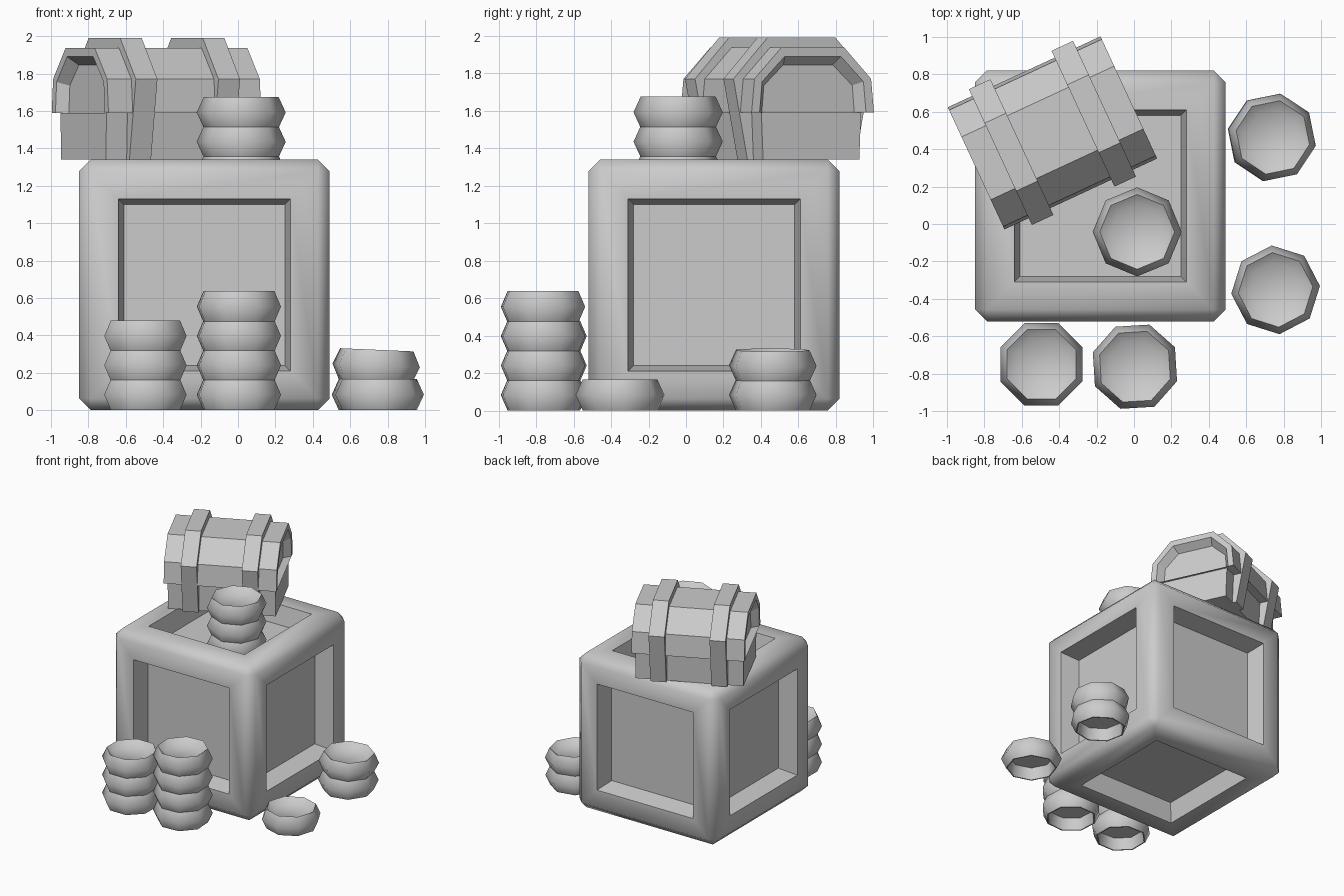
import bpy, bmesh, math
from mathutils import Matrix

if "Cube" in bpy.data.objects:
    bpy.data.objects.remove(bpy.data.objects["Cube"])


def finish(name, bm, matrix=None, smooth_angle=0):
    """Turn a bmesh into an object, smoothing only edges below the angle."""
    bmesh.ops.recalc_face_normals(bm, faces=bm.faces)
    if smooth_angle:
        for f in bm.faces:
            f.smooth = True
        for e in bm.edges:
            e.smooth = e.is_manifold and e.calc_face_angle() < math.radians(smooth_angle)
    me = bpy.data.meshes.new(name)
    bm.to_mesh(me)
    bm.free()
    ob = bpy.data.objects.new(name, me)
    bpy.context.collection.objects.link(ob)
    if matrix is not None:
        ob.matrix_world = matrix
    return ob


def loft(name, rings, matrix, smooth_angle=0):
    """Bridge closed point rings in order and cap the first and last."""
    bm = bmesh.new()
    loops = [[bm.verts.new(p) for p in ring] for ring in rings]
    n = len(loops[0])
    for a, b in zip(loops, loops[1:]):
        for k in range(n):
            bm.faces.new((a[k], a[(k + 1) % n], b[(k + 1) % n], b[k]))
    bm.faces.new(loops[0][::-1])
    bm.faces.new(loops[-1])
    return finish(name, bm, matrix, smooth_angle)


def section(half, x):
    """Mirror a half (y, z) profile and place it at x."""
    return [(x, y, z) for y, z in half + [(-y, z) for y, z in reversed(half)]]


# Crate: chamfered cube with a sunken panel on every side
bm = bmesh.new()
bmesh.ops.create_cube(bm, size=1.34)
bmesh.ops.bevel(bm, geom=bm.edges[:], offset=0.063, segments=1,
                affect='EDGES', profile=0.5)
panels = sorted(bm.faces, key=lambda f: -f.calc_area())[:6]
bmesh.ops.inset_individual(bm, faces=panels, thickness=0.147, use_even_offset=True)
bmesh.ops.inset_individual(bm, faces=panels, thickness=0.03, depth=-0.16, use_even_offset=True)
finish("crate", bm, Matrix.Translation((-0.18, 0.15, 0.67)), 60)

# Chest standing across the corner of the crate
place = Matrix.Translation((-0.436, 0.487, 1.34)) @ Matrix.Rotation(math.radians(24.9), 4, 'Z')
base = [(0.283, 0), (0.293, 0.25)]
loft("chest_base", [section(base, x) for x in (-0.43, 0.43)], place)

# Arched lid with a tapering recess in both ends
outer = [(0.36, 0.25), (0.343, 0.43), (0.185, 0.597)]
rim = [(0.313, 0.25), (0.298, 0.415), (0.165, 0.55)]
deep = [(0.272, 0.25), (0.26, 0.395), (0.145, 0.505)]
loft("chest_lid", [section(p, x) for p, x in (
    (deep, -0.39), (rim, -0.45), (outer, -0.45),
    (outer, 0.45), (rim, 0.45), (deep, 0.39))], place)

# Two straps around the chest
band = [(0.318, 0), (0.40, 0.43), (0.20, 0.65)]
for side, x0 in (("left", -0.307), ("right", 0.18)):
    loft("chest_band_" + side, [section(band, x) for x in (x0, x0 + 0.127)], place)


# Coins: eight-sided lathe with a dished top and a hollow underside
COIN = [(0.175, 0.1), (0.19, 0), (0.2, 0), (0.238, 0.083), (0.2, 0.166), (0.145, 0.125)]


def coin(name, matrix):
    rings = [[(r * math.cos(k * math.pi / 4), r * math.sin(k * math.pi / 4), z)
              for k in range(8)] for r, z in COIN]
    loft(name, rings, matrix, 46)


# Stacks: name, x, y, base height, count, turn, tilt of the top coin
STACKS = [
    ("front_left", -0.495, -0.75, 0, 3, 22.5, 0),
    ("front_right", 0.005, -0.763, 0, 4, 26, 0),
    ("side_front", 0.757, -0.352, 0, 1, 5, 0),
    ("side_back", 0.735, 0.463, 0, 2, 34, 2.5),
    ("crate_top", 0.017, -0.042, 1.195, 3, 0, 0),
]
for label, x, y, z, count, turn, tilt in STACKS:
    for i in range(count):
        lean = math.radians(tilt if i == count - 1 else 0)
        coin(f"coin_{label}_{i + 1}",
             Matrix.Translation((x, y, z + 0.157 * i)) @ Matrix.Rotation(lean, 4, 'Y')
             @ Matrix.Rotation(math.radians(turn), 4, 'Z'))
